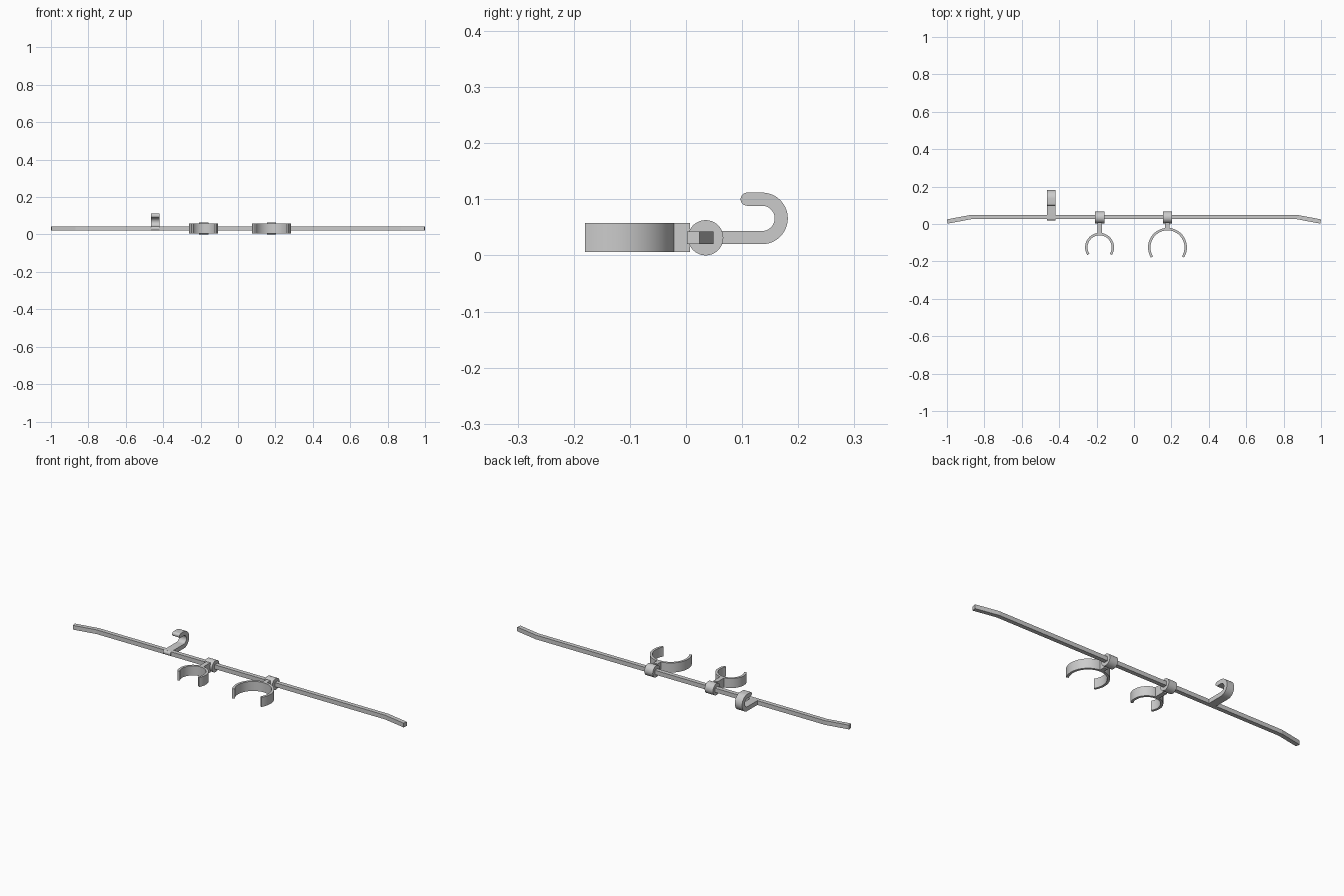
import bpy, bmesh
from math import sin, cos, radians
from mathutils import Vector

if "Cube" in bpy.data.objects:
    bpy.data.objects.remove(bpy.data.objects["Cube"])

AXIS_Z = 0.0315   # height of the rail axis
AXIS_Y = 0.035    # depth of the collar axis


def arc(cx, cy, r, a0, a1, n):
    return [(cx + r * cos(radians(a0 + (a1 - a0) * i / n)),
             cy + r * sin(radians(a0 + (a1 - a0) * i / n))) for i in range(n + 1)]


def prism(name, outline, lo, hi, plane="XY", smooth=True):
    """Extrude a closed outline along z (plane XY) or along x (plane YZ)."""
    bm = bmesh.new()
    place = (lambda a, b: (a, b, lo)) if plane == "XY" else (lambda a, b: (lo, a, b))
    face = bm.faces.new([bm.verts.new(place(a, b)) for a, b in outline])
    new = bmesh.ops.extrude_face_region(bm, geom=[face])["geom"]
    shift = Vector((0, 0, hi - lo)) if plane == "XY" else Vector((hi - lo, 0, 0))
    bmesh.ops.translate(bm, vec=shift, verts=[v for v in new if isinstance(v, bmesh.types.BMVert)])
    bmesh.ops.recalc_face_normals(bm, faces=bm.faces)
    me = bpy.data.meshes.new(name)
    bm.to_mesh(me)
    bm.free()
    ob = bpy.data.objects.new(name, me)
    bpy.context.collection.objects.link(ob)
    if smooth:
        bpy.ops.object.select_all(action="DESELECT")
        ob.select_set(True)
        bpy.context.view_layer.objects.active = ob
        bpy.ops.object.shade_smooth_by_angle(angle=radians(30))
    return ob


# Rail: straight square bar with both ends bent toward the front
half = [(0.871, 0.049), (1.0, 0.0245), (0.996, 0.002), (0.869, 0.026)]
rail = half + [(-x, y) for x, y in reversed(half)]
prism("rail", rail, AXIS_Z - 0.0115, AXIS_Z + 0.0115, smooth=False)

# Hook: J-shaped strip rising behind the rail, with rounded ends
cy, cz, ro, ri = 0.1355, 0.066, 0.046, 0.0225
rm, t = (ro + ri) / 2, (ro - ri) / 2
hook = arc(cy, cz, ro, -90, 90, 24)
hook += arc(0.109, cz + rm, t, 90, 270, 12)
hook += arc(cy, cz, ri, 90, -90, 24)
hook += arc(0.030, cz - rm, t, 90, 270, 12)
prism("hook", hook, -0.465, -0.421, "YZ")

# Clips: round collar on the rail, flat stem and open ring facing front
for side, x, r in (("small", -0.184, 0.0775), ("large", 0.179, 0.104)):
    prism(side + "_collar", arc(AXIS_Y, AXIS_Z, 0.0315, 0, 348.75, 31),
          x - 0.025, x + 0.025, "YZ")
    prism(side + "_stem", [(x - 0.012, -0.125 + r - 0.006), (x + 0.012, -0.125 + r - 0.006),
                           (x + 0.012, 0.007), (x - 0.012, 0.007)],
          0.006, 0.058, smooth=False)
    ring = arc(x, -0.125, r, -32, 212, 40) + arc(x, -0.125, r - 0.013, 212, -32, 40)
    prism(side + "_ring", ring, 0.006, 0.058)
